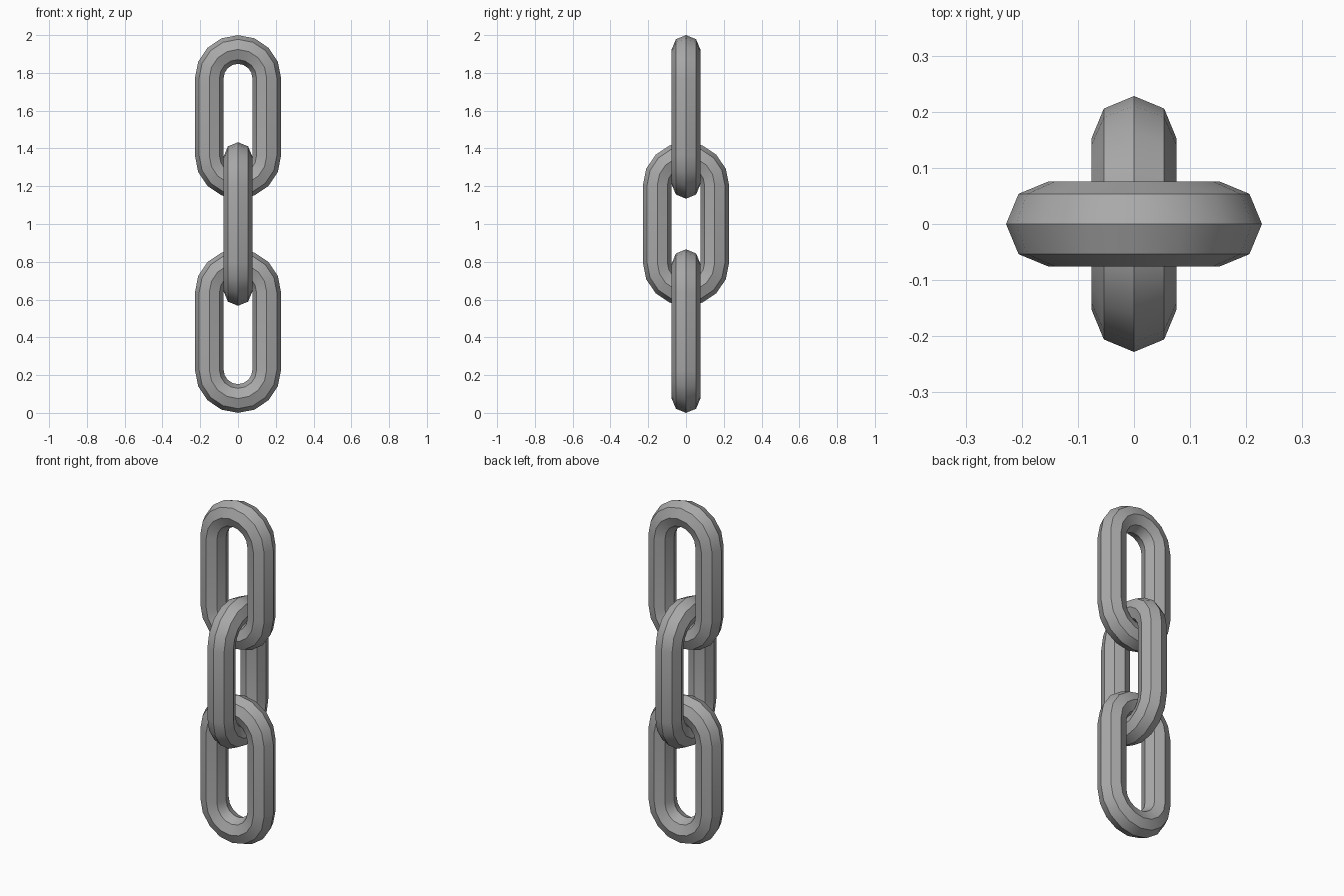
import bpy
import bmesh
from math import sin, cos, pi

if "Cube" in bpy.data.objects:
    bpy.data.objects.remove(bpy.data.objects["Cube"], do_unlink=True)

BEND = 0.152      # centre line radius of the round ends
TUBE = 0.076      # radius of the eight-sided bar
STRAIGHT = 0.205  # half length of the straight sides
SIDES = 8
STEPS = 8         # segments in each round end

# Plain steel colour
steel = bpy.data.materials.new("grey_steel")
steel.use_nodes = True
color = (0.4, 0.4, 0.4, 1)
steel.diffuse_color = color
steel.node_tree.nodes["Principled BSDF"].inputs["Base Color"].default_value = color


def make_link(name, height, turn):
    """Sweep the bar section around a closed, round-ended loop."""
    bm = bmesh.new()
    rings = []
    for end in (1, -1):
        for i in range(STEPS + 1):
            a = pi * i / STEPS + (0 if end == 1 else pi)
            ring = []
            for j in range(SIDES):
                t = 2 * pi * j / SIDES
                r = BEND + TUBE * cos(t)
                ring.append(bm.verts.new((r * cos(a), TUBE * sin(t),
                                          r * sin(a) + end * STRAIGHT)))
            rings.append(ring)
    for k, ring in enumerate(rings):
        after = rings[(k + 1) % len(rings)]
        for j in range(SIDES):
            n = (j + 1) % SIDES
            bm.faces.new((ring[j], ring[n], after[n], after[j]))
    bmesh.ops.recalc_face_normals(bm, faces=bm.faces)
    mesh = bpy.data.meshes.new(name)
    bm.to_mesh(mesh)
    bm.free()
    mesh.materials.append(steel)
    link = bpy.data.objects.new(name, mesh)
    bpy.context.collection.objects.link(link)
    link.location.z = height
    link.rotation_euler.z = turn
    return link


# Three interlocked links, the middle one turned a quarter
half = STRAIGHT + BEND + TUBE
links = [make_link("bottom_link", half, 0),
         make_link("middle_link", 1, pi / 2),
         make_link("top_link", 2 - half, 0)]

# Round ends smooth, bar edges sharp
bpy.ops.object.select_all(action="DESELECT")
for link in links:
    link.select_set(True)
bpy.context.view_layer.objects.active = links[0]
bpy.ops.object.shade_smooth_by_angle(angle=pi / 6)
